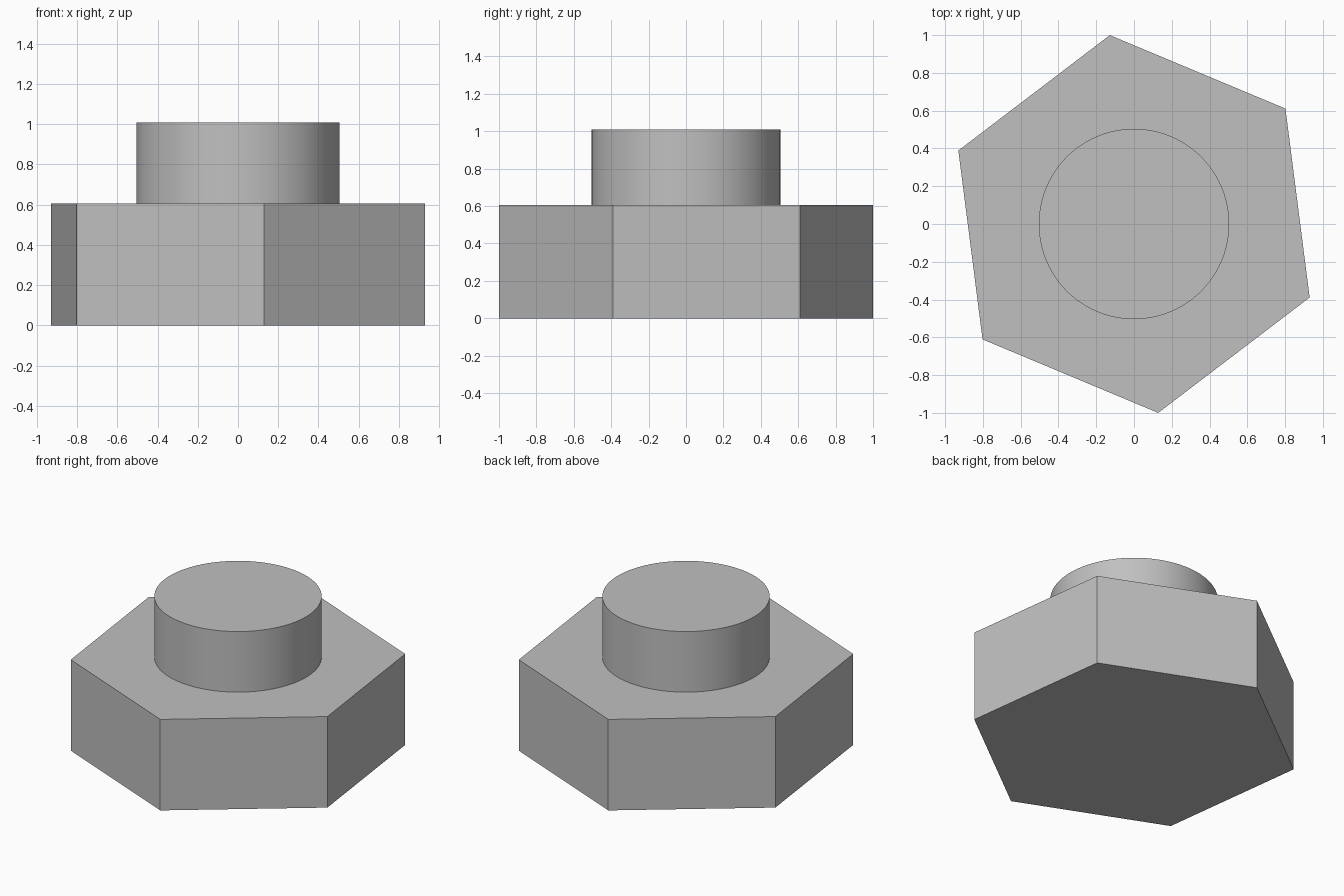
import bpy
import bmesh
from math import cos, sin, tau, radians

cube = bpy.data.objects.get("Cube")
if cube:
    bpy.data.objects.remove(cube, do_unlink=True)

# Single grey metal
GREY = (0.53, 0.53, 0.53, 1.0)
metal = bpy.data.materials.new("grey metal")
metal.use_nodes = True
metal.diffuse_color = GREY
metal.node_tree.nodes["Principled BSDF"].inputs["Base Color"].default_value = GREY


def prism(name, sides, radius, bottom, top, start=0.0):
    """Upright prism with its first corner at the start angle."""
    bm = bmesh.new()
    angles = [start + tau * i / sides for i in range(sides)]
    base = bm.faces.new([bm.verts.new((radius * cos(a), radius * sin(a), bottom))
                         for a in angles])
    raised = bmesh.ops.extrude_face_region(bm, geom=[base], use_keep_orig=True)
    verts = [v for v in raised["geom"] if isinstance(v, bmesh.types.BMVert)]
    bmesh.ops.translate(bm, verts=verts, vec=(0, 0, top - bottom))
    bmesh.ops.recalc_face_normals(bm, faces=bm.faces)
    mesh = bpy.data.meshes.new(name)
    bm.to_mesh(mesh)
    bm.free()
    mesh.materials.append(metal)
    obj = bpy.data.objects.new(name, mesh)
    bpy.context.collection.objects.link(obj)
    return obj


# Six-sided head, turned slightly about its axis
HEAD_TOP = 0.605
prism("hex_head", 6, 1.008, 0, HEAD_TOP, radians(37.3))

# Round boss standing on the head
boss = prism("round_boss", 96, 0.504, HEAD_TOP, 1.008)
bpy.ops.object.select_all(action="DESELECT")
boss.select_set(True)
bpy.context.view_layer.objects.active = boss
bpy.ops.object.shade_smooth_by_angle(angle=radians(30))
